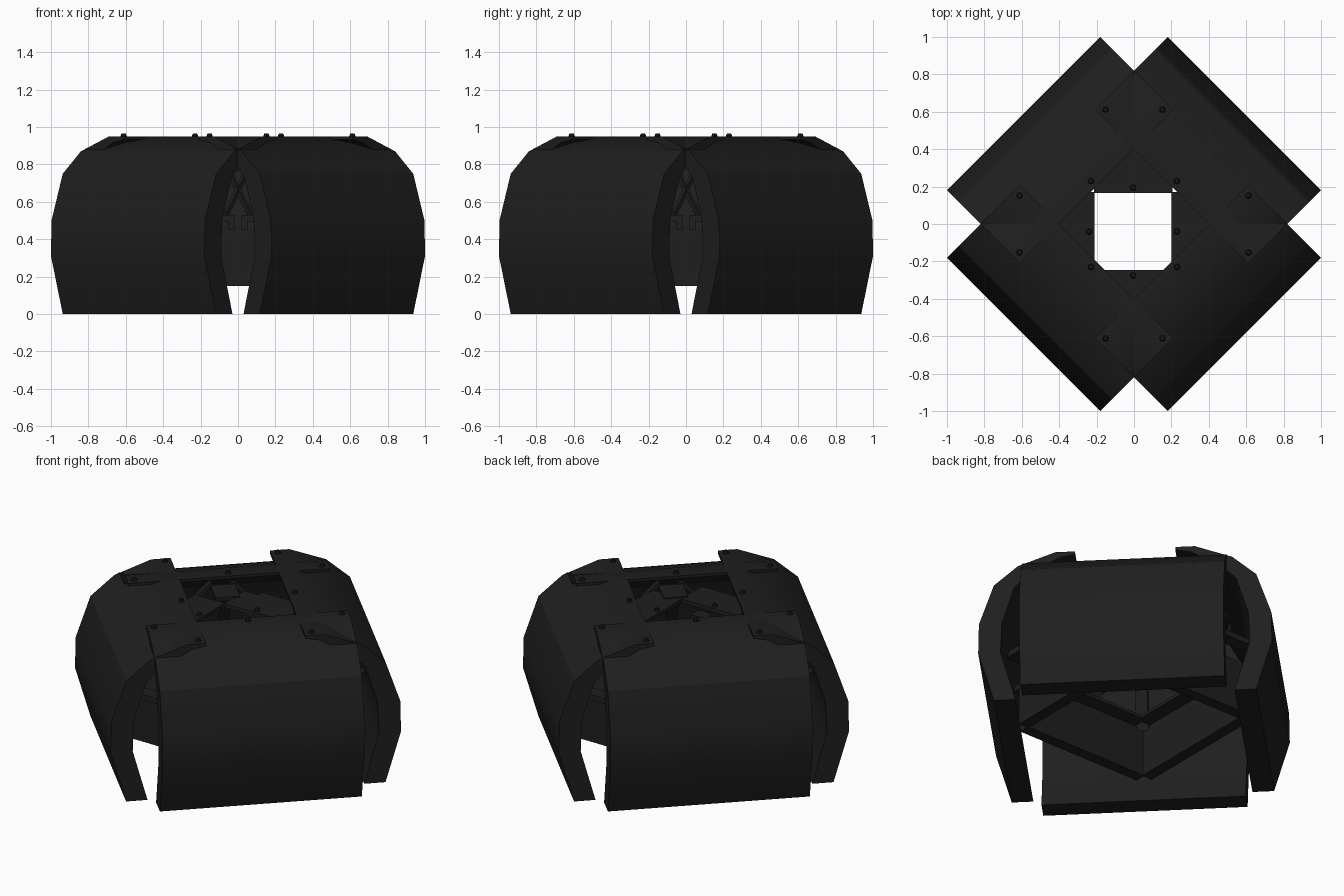
import bpy, bmesh, math
from mathutils import Matrix, Vector

old = bpy.data.objects.get("Cube")
if old:
    bpy.data.objects.remove(old, do_unlink=True)


def material(name, value):
    m = bpy.data.materials.new(name)
    m.use_nodes = True
    color = (value, value, value, 1)
    m.diffuse_color = color
    m.node_tree.nodes["Principled BSDF"].inputs["Base Color"].default_value = color
    return m


BLACK = material("charcoal black", 0.0135)
BOLT = material("bolt black", 0.009)


def finish(bm, name, mat=BLACK):
    bmesh.ops.recalc_face_normals(bm, faces=bm.faces)
    mesh = bpy.data.meshes.new(name)
    bm.to_mesh(mesh)
    bm.free()
    mesh.materials.append(mat)
    return mesh


def prism(name, profile, y0, y1):
    """Extrude an xz outline along y."""
    bm = bmesh.new()
    face = bm.faces.new([bm.verts.new((x, y0, z)) for x, z in profile])
    ext = bmesh.ops.extrude_face_region(bm, geom=[face])
    verts = [v for v in ext["geom"] if isinstance(v, bmesh.types.BMVert)]
    bmesh.ops.translate(bm, verts=verts, vec=(0, y1 - y0, 0))
    # the extruded region leaves its start cap in place only if it is missing
    if not any(all(abs(v.co.y - y0) < 1e-6 for v in f.verts) for f in bm.faces):
        bmesh.ops.holes_fill(bm, edges=bm.edges)
    return finish(bm, name)


def box(name, x0, x1, y0, y1, z0, z1):
    return prism(name, [(x0, z0), (x1, z0), (x1, z1), (x0, z1)], y0, y1)


def bar(name, a, b, size):
    """Square bar between two points."""
    a, b = Vector(a), Vector(b)
    bm = bmesh.new()
    bmesh.ops.create_cube(bm, size=1)
    turn = (b - a).to_track_quat("Z", "Y").to_matrix().to_4x4()
    scale = Matrix.Diagonal((size, size, (b - a).length, 1))
    bm.transform(Matrix.Translation((a + b) / 2) @ turn @ scale)
    return finish(bm, name)


def bolt(name, x, y, z):
    bm = bmesh.new()
    bmesh.ops.create_cone(bm, cap_ends=True, segments=8, radius1=0.018,
                          radius2=0.011, depth=0.018,
                          matrix=Matrix.Translation((x, y, z + 0.007)))
    return finish(bm, name, BOLT)


def four_sides(mesh, start=0, center=(0, 0, 0)):
    """Repeat a part around the vertical axis."""
    for k in range(4):
        ob = bpy.data.objects.new(f"{mesh.name}_{k + 1}", mesh)
        ob.location = center
        ob.rotation_euler.z = math.radians(start + 90 * k)
        bpy.context.collection.objects.link(ob)


# Curved shell panels facing the four diagonals, softly shaded
outer = [(0.745, 0), (0.834, 0.31), (0.83, 0.5), (0.745, 0.75),
         (0.608, 0.87), (0.396, 0.95), (0.285, 0.95)]
inner = [(0.285, 0.932), (0.37, 0.915), (0.54, 0.82), (0.63, 0.73),
         (0.70, 0.5), (0.707, 0.31), (0.622, 0)]
panel = prism("shell_panel", outer + inner, -0.58, 0.58)
panel.shade_smooth()
panel.set_sharp_from_angle(angle=math.radians(25))
four_sides(panel, 45)
for i, t in enumerate((-0.54, 0, 0.54)):
    four_sides(bolt(f"panel_bolt_{'abc'[i]}", 0.325, t, 0.95), 45)

# Lower frame: walls with an inward flange along the top
four_sides(box("frame_wall", 0.42, 0.49, -0.43, 0.43, 0.15, 0.45))
four_sides(box("frame_flange", 0.33, 0.49, -0.36, 0.36, 0.45, 0.47))

# Sloped supports rising from the flange to the upper ring
slope = [(0.49, 0.46), (0.41, 0.79), (0.37, 0.79), (0.45, 0.46)]
four_sides(prism("sloped_support", slope, -0.12, 0.12))
four_sides(bar("corner_post", (0.6, 0, 0.44), (0.42, 0, 0.77), 0.07), 45)

# Upper ring plates around the square opening, with bolts
mid = (-0.005, -0.04, 0)
four_sides(box("ring_plate", 0.205, 0.41, -0.21, 0.21, 0.765, 0.79), 0, mid)
four_sides(box("ring_corner_plate", 0.33, 0.50, -0.07, 0.07, 0.775, 0.798), 45)
four_sides(bolt("ring_bolt", 0.235, 0, 0.79), 0, mid)

# Mirrored angle brackets and diagonal struts in the gaps between panels
for side, s in (("left", 1), ("right", -1)):
    def span(a, b):
        return sorted((s * a, s * b))
    four_sides(box(f"{side}_bracket_shelf", 0.56, 0.64, *span(0.02, 0.36), 0.495, 0.53))
    four_sides(box(f"{side}_bracket_tab", 0.60, 0.64, *span(0.02, 0.05), 0.45, 0.495))
    four_sides(bar(f"{side}_cross_strut", (0.58, s * 0.07, 0.52),
                   (0.46, -s * 0.05, 0.77), 0.022))
    four_sides(bar(f"{side}_side_strut", (0.6, s * 0.06, 0.52),
                   (0.42, s * 0.34, 0.8), 0.025))
